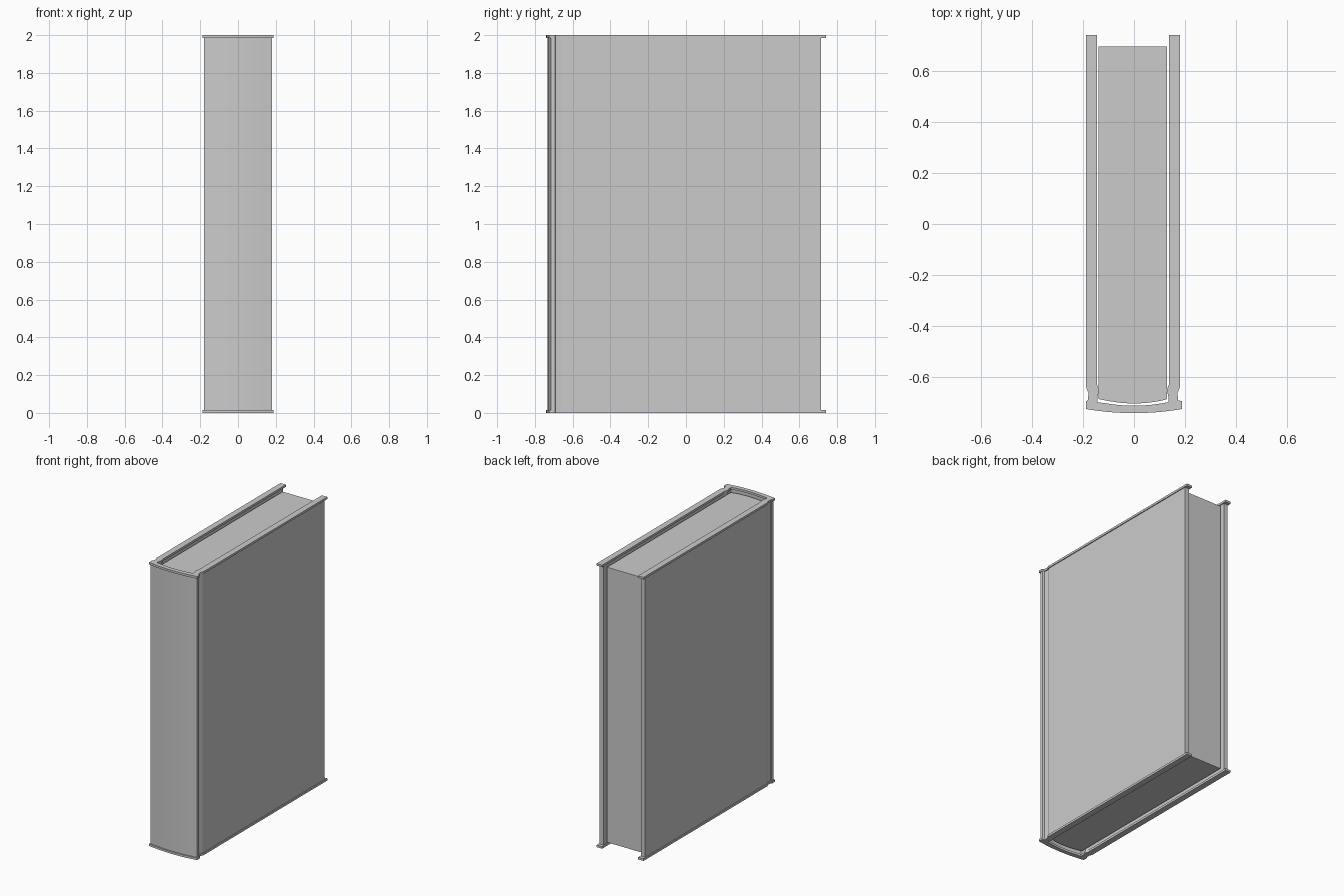
import bpy, bmesh, math

cube = bpy.data.objects.get("Cube")
if cube:
    bpy.data.objects.remove(cube, do_unlink=True)

GREY = (0.6, 0.6, 0.6, 1.0)
mat = bpy.data.materials.new("plain_grey")
mat.use_nodes = True
mat.diffuse_color = GREY
mat.node_tree.nodes["Principled BSDF"].inputs["Base Color"].default_value = GREY

SHIFT = -0.004   # boards sit slightly to one side of the spine
LIP = 0.015      # height of the turned rim at top and bottom
ARC_STEPS = 10


def arc(half, y_edge, y_mid):
    """Shallow bow across the spine, from +half to -half, without its ends."""
    pts = []
    for i in range(1, ARC_STEPS):
        t = 1 - 2 * i / ARC_STEPS
        pts.append((half * t, y_mid + (y_edge - y_mid) * t * t))
    return pts


def mirrored(side, bow):
    """Right side, bow, then the same side on the left."""
    return side + bow + [(2 * SHIFT * (abs(x) < 0.18) - x, y) for x, y in reversed(side)]


def cover_ring(rim):
    """U-shaped section of the case; rim widens it for the end lips."""
    o = 0.006 if rim else 0.0
    back = 0.74 if rim else 0.716
    front = 0.008 if rim else 0.0
    outer = [(0.173 + o, back), (0.173 + o, -0.64), (0.164 + o, -0.662),
             (0.167 + o, -0.69), (0.181 + o, -0.693), (0.181 + o, -0.716 - front)]
    inner = [(0.142 - o, back), (0.142 - o, -0.63), (0.134 - o, -0.65),
             (0.140 - o, -0.672), (0.142 - o, -0.705 + front)]
    out = mirrored(outer, arc(0.181 + o, -0.716 - front, -0.732 - front))
    ins = mirrored(inner, arc(0.138 - o, -0.705 + front, -0.719 + front))
    return out + ins[::-1]


def loft(name, sections):
    """Join matching outlines, given as (height, points), into a closed solid."""
    bm = bmesh.new()
    rings = [[bm.verts.new((x, y, z)) for x, y in pts] for z, pts in sections]
    for a, b in zip(rings, rings[1:]):
        for i in range(len(a)):
            j = (i + 1) % len(a)
            bm.faces.new((a[i], a[j], b[j], b[i]))
    caps = [bm.faces.new(rings[0][::-1]), bm.faces.new(rings[-1])]
    bmesh.ops.recalc_face_normals(bm, faces=bm.faces)
    bmesh.ops.triangulate(bm, faces=caps)
    mesh = bpy.data.meshes.new(name)
    bm.to_mesh(mesh)
    bm.free()
    obj = bpy.data.objects.new(name, mesh)
    bpy.context.collection.objects.link(obj)
    mesh.materials.append(mat)
    bpy.ops.object.select_all(action="DESELECT")
    obj.select_set(True)
    bpy.context.view_layer.objects.active = obj
    bpy.ops.object.shade_smooth_by_angle(angle=math.radians(20))
    return obj


# Case: boards, hinge grooves and bowed spine, with a rim at both ends
wide, slim = cover_ring(True), cover_ring(False)
loft("cover", [(0, wide), (LIP, wide), (LIP, slim),
               (2 - LIP, slim), (2 - LIP, wide), (2, wide)])

# Page block: recessed at the ends and fore edge, bowed at the spine
page_side = [(0.13, 0.695), (0.13, -0.685)]
pages = mirrored(page_side, arc(0.134, -0.685, -0.702))
loft("page_block", [(0.03, pages), (1.97, pages)])
